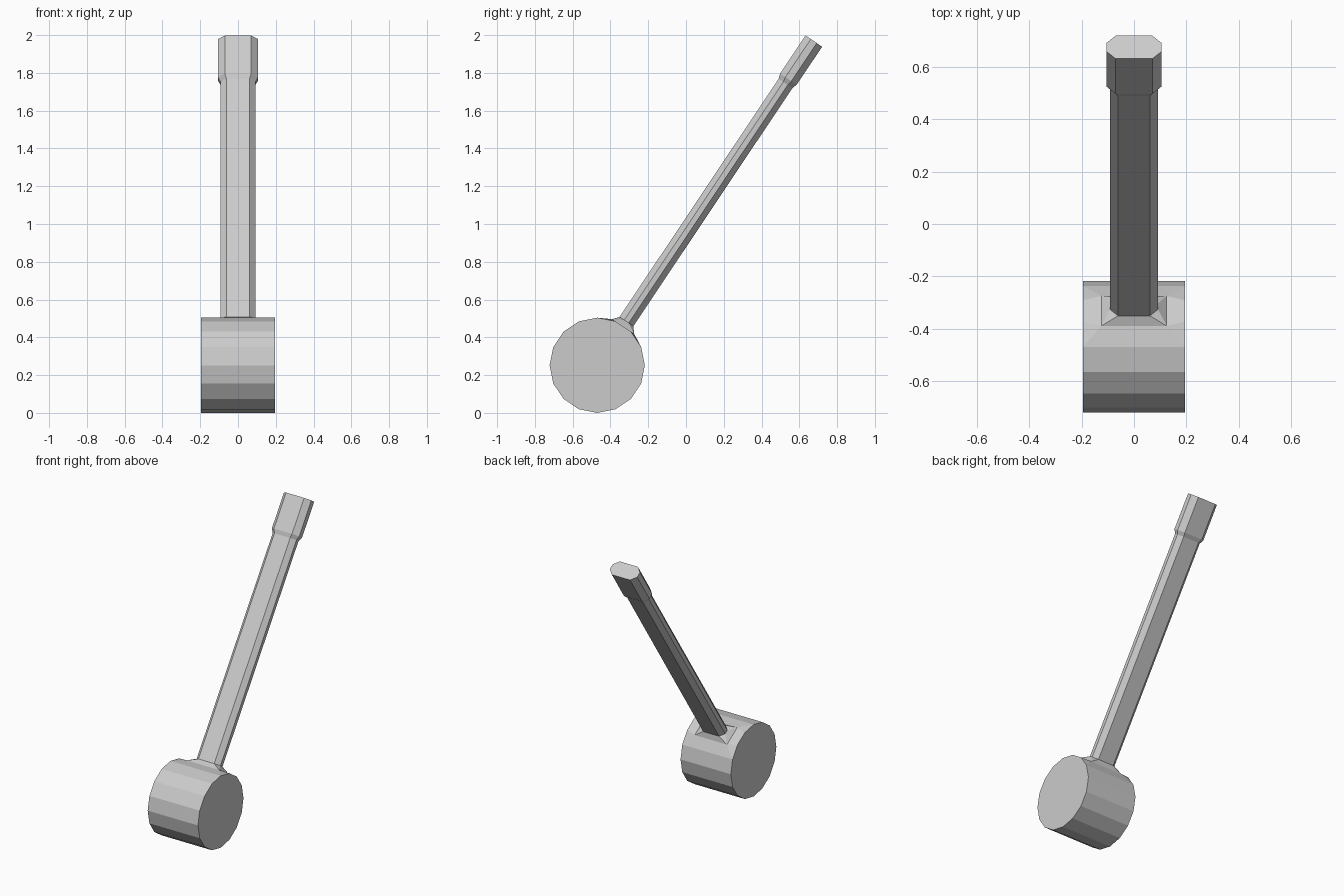
import bpy, bmesh
from math import sin, cos, radians
from mathutils import Vector

if "Cube" in bpy.data.objects:
    bpy.data.objects.remove(bpy.data.objects["Cube"])

CENTRE = Vector((0, -0.47, 0.252))
TILT = radians(33.75)
AXIS = Vector((0, sin(TILT), cos(TILT)))      # along the handle
ACROSS = Vector((0, cos(TILT), -sin(TILT)))   # through the handle's thickness
R, HALF = 0.252, 0.195


def point(x, u, t):
    return CENTRE + Vector((x, 0, 0)) + ACROSS * u + AXIS * t


def octagon(t, x, u, flat_x, flat_u):
    """Chamfered rectangle across the handle at distance t from the drum centre."""
    pts = [(x, -flat_u), (x, flat_u), (flat_x, u), (-flat_x, u),
           (-x, flat_u), (-x, -flat_u), (-flat_x, -u), (flat_x, -u)]
    return [point(px, pu, t) for px, pu in pts]


def finish(bm, name):
    bmesh.ops.recalc_face_normals(bm, faces=bm.faces[:])
    mesh = bpy.data.meshes.new(name)
    bm.to_mesh(mesh)
    bm.free()
    obj = bpy.data.objects.new(name, mesh)
    bpy.context.collection.objects.link(obj)


# Hammer head: 16-sided drum with a slightly raised seat for the handle
SEAT_X, SEAT_U, SEAT_T = 0.125, 0.069, 0.2475
bm = bmesh.new()
for sx in (-1, 1):
    for i in range(16):
        a = radians(22.5 * i)
        bm.verts.new(CENTRE + Vector((sx * HALF, R * sin(a), R * cos(a))))
    for su in (-1, 1):
        bm.verts.new(point(sx * SEAT_X, su * SEAT_U, SEAT_T))
bmesh.ops.convex_hull(bm, input=bm.verts[:])
bmesh.ops.dissolve_limit(bm, angle_limit=radians(0.5), verts=bm.verts[:], edges=bm.edges[:])
finish(bm, "hammer_head")

# Handle: flared foot, octagonal shaft and thicker end grip in one loft
sections = [
    (SEAT_T, SEAT_X, SEAT_U, SEAT_X, SEAT_U),
    (0.279, 0.092, 0.044, 0.061, 0.014),
    (1.795, 0.092, 0.044, 0.061, 0.014),
    (1.822, 0.106, 0.053, 0.07, 0.019),
    (2.064, 0.106, 0.053, 0.07, 0.019),
]
bm = bmesh.new()
rings = [[bm.verts.new(p) for p in octagon(*s)] for s in sections]
for lo, hi in zip(rings, rings[1:]):
    for i in range(8):
        j = (i + 1) % 8
        bm.faces.new((lo[i], lo[j], hi[j], hi[i]))
bm.faces.new(rings[-1])
bmesh.ops.remove_doubles(bm, verts=bm.verts[:], dist=0.0005)
finish(bm, "handle")
